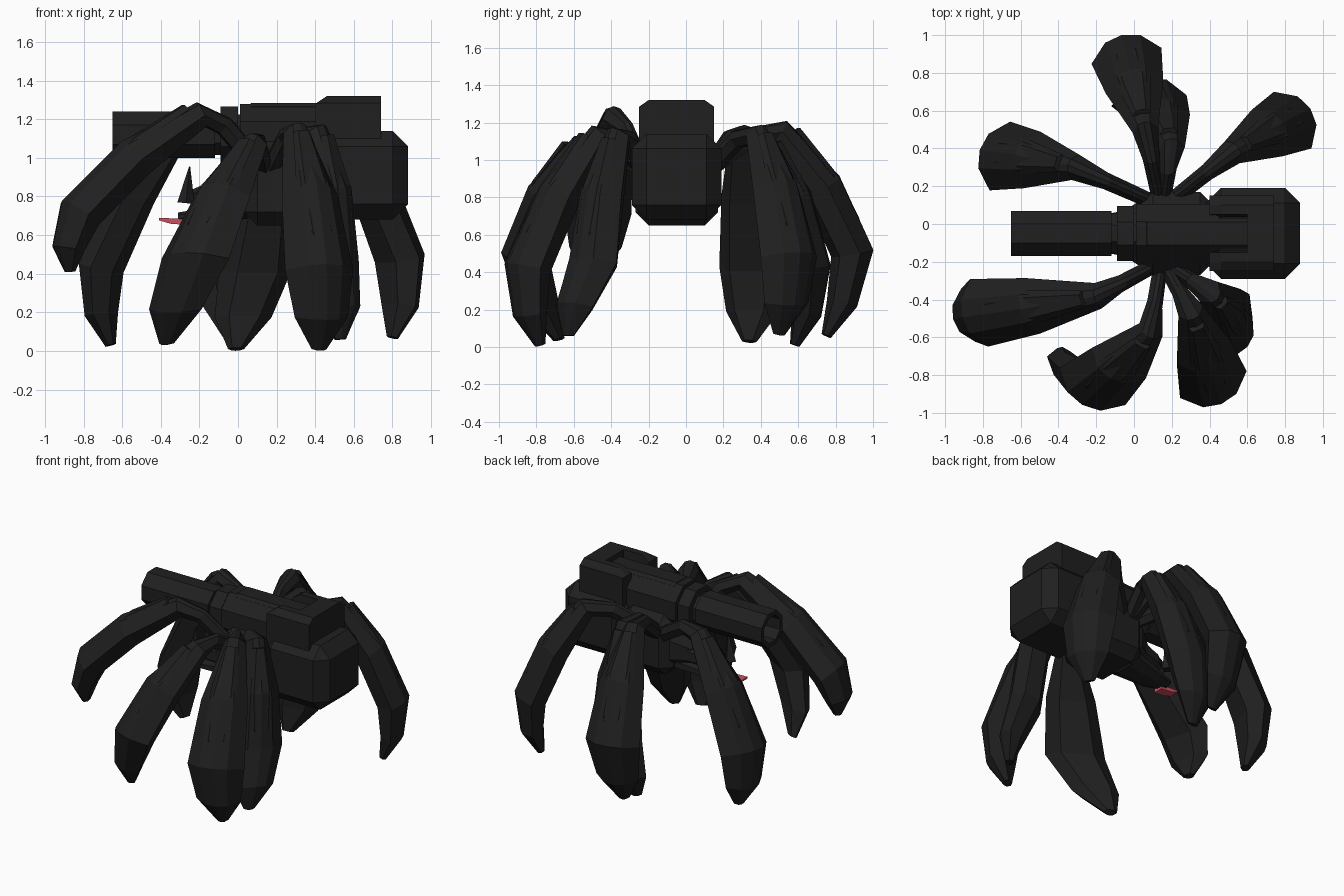
import bpy, bmesh, math
from mathutils import Vector, Matrix

if "Cube" in bpy.data.objects:
    bpy.data.objects.remove(bpy.data.objects["Cube"])


def make_material(name, rgb):
    m = bpy.data.materials.new(name)
    m.use_nodes = True
    m.diffuse_color = (*rgb, 1)
    m.node_tree.nodes["Principled BSDF"].inputs["Base Color"].default_value = (*rgb, 1)
    return m


BLACK = make_material("black_armour", (0.014, 0.014, 0.014))
RED = make_material("red_tongue", (0.6, 0.08, 0.12))
MID_Y = -0.05


def finish(name, bm, material=BLACK):
    bmesh.ops.recalc_face_normals(bm, faces=bm.faces)
    mesh = bpy.data.meshes.new(name)
    bm.to_mesh(mesh)
    bm.free()
    mesh.materials.append(material)
    ob = bpy.data.objects.new(name, mesh)
    bpy.context.collection.objects.link(ob)
    return ob


def box(name, x, y, z, chamfer):
    """Chamfered block between the given (low, high) ranges."""
    bm = bmesh.new()
    bmesh.ops.create_cube(bm, size=1)
    for v in bm.verts:
        v.co = Vector([a + (b - a) * (c + 0.5) for (a, b), c in zip((x, y, z), v.co)])
    bmesh.ops.bevel(bm, geom=bm.edges[:], offset=chamfer, segments=1,
                    affect='EDGES', clamp_overlap=True)
    return finish(name, bm)


def loft(name, rings, material=BLACK, closed=False):
    """Skin a list of point rings; closed joins the last ring to the first."""
    bm = bmesh.new()
    loops = [[bm.verts.new(p) for p in ring] for ring in rings]
    pairs = list(zip(loops, loops[1:]))
    if closed:
        pairs.append((loops[-1], loops[0]))
    n = len(loops[0])
    for a, b in pairs:
        for i in range(n):
            j = (i + 1) % n
            bm.faces.new((a[i], a[j], b[j], b[i]))
    if not closed:
        bm.faces.new(loops[0])
        bm.faces.new(loops[-1])
    return finish(name, bm, material)


def octagon(x, radius, z, squash=1.0):
    r = radius / math.cos(math.pi / 8)
    angles = [math.pi / 8 + i * math.pi / 4 for i in range(8)]
    return [Vector((x, MID_Y + r * math.cos(a), z + squash * r * math.sin(a))) for a in angles]


# Legs: thin arm, raised knee, broad armoured shell and blunt pointed foot
SECTION = [(-1, 0), (-0.5, 0.9), (0.0, 1.1), (0.5, 0.9), (1, 0), (0.55, -0.9), (-0.55, -0.9)]


def cross_section(point, along, side, width, thick):
    out = along.cross(side).normalized()
    return [point + side * (u * width) + out * (v * thick) for u, v in SECTION]


def leg(name, knee, elbow, tip, width):
    knee, elbow, tip = Vector(knee), Vector(elbow), Vector(tip)
    hub = Vector((0.13 + 0.12 * knee.x, MID_Y + math.copysign(0.17, knee.y), 0.95))
    reach = Vector((elbow.x - hub.x, elbow.y - hub.y, 0)).normalized()
    side = Vector((0, 0, 1)).cross(reach)
    shell = knee.lerp(elbow, 0.5) + (reach + Vector((0, 0, 1))) * 0.03
    ankle = elbow.lerp(tip, 0.6) + reach * 0.03
    path = [hub, hub.lerp(knee, 0.6) + Vector((0, 0, 0.05)), knee, shell, elbow, ankle, tip]
    widths = [0.04, 0.045, 0.07, width * 0.82, width, width * 0.78, width * 0.22]
    thick = [0.05, 0.05, 0.065, 0.105, 0.105, 0.075, 0.025]
    rings = []
    for i, p in enumerate(path):
        along = path[min(i + 1, len(path) - 1)] - path[max(i - 1, 0)]
        rings.append(cross_section(p, along, side, widths[i], thick[i]))
    loft(name, rings)
    # Raised plate on the upper shell
    out = (elbow - knee).cross(side).normalized()
    plate = []
    for t, w in ((0.05, 0.25), (0.45, 0.5), (0.8, 0.45), (1.0, 0.1)):
        p = knee.lerp(elbow, t) + out * (0.065 + 0.045 * math.sin(math.pi * t))
        plate.append([p - side * w * width, p - side * w * width * 0.6 + out * 0.03,
                      p + side * w * width * 0.6 + out * 0.03, p + side * w * width])
    loft(name + "_plate", plate)


LEGS = {
    "front_cannon_leg": ((-0.19, -0.38, 1.22), (-0.82, -0.47, 0.71), (-0.87, -0.48, 0.41), 0.185),
    "front_curled_leg": ((0.09, -0.56, 1.07), (-0.22, -0.86, 0.48), (-0.37, -0.68, 0.04), 0.2),
    "front_middle_leg": ((0.3, -0.46, 1.13), (0.42, -0.85, 0.42), (0.42, -0.78, 0.01), 0.19),
    "front_rear_leg": ((0.4, -0.36, 1.13), (0.5, -0.5, 0.45), (0.53, -0.63, 0.06), 0.17),
    "back_cannon_leg": ((-0.31, 0.3, 1.13), (-0.71, 0.36, 0.43), (-0.66, 0.34, 0.03), 0.19),
    "back_outer_leg": ((0.06, 0.5, 1.15), (-0.04, 0.89, 0.5), (-0.03, 0.75, 0.06), 0.19),
    "back_inner_leg": ((0.2, 0.4, 1.1), (0.09, 0.66, 0.42), (-0.01, 0.58, 0.01), 0.19),
    "back_rear_leg": ((0.52, 0.38, 1.13), (0.84, 0.55, 0.48), (0.8, 0.5, 0.07), 0.18),
}
for leg_name, spec in LEGS.items():
    leg(leg_name, *spec)

# Hollow cannon barrel with collars
BARREL_Z = 1.12
loft("cannon_barrel", [octagon(x, r, BARREL_Z) for x, r in
                       ((-0.65, 0.12), (-0.12, 0.12), (-0.12, 0.09), (-0.65, 0.09))], closed=True)
loft("barrel_bore_plug", [octagon(x, 0.1, BARREL_Z) for x in (-0.35, -0.1)])
loft("barrel_neck", [octagon(x, 0.105, BARREL_Z) for x in (-0.14, 0.02)])
loft("barrel_collar", [octagon(x, 0.145, BARREL_Z) for x in (-0.09, 0.0)])
loft("cannon_housing", [octagon(x, 0.155, 1.125) for x in (0.01, 0.45)])
box("housing_ridge", (0.05, 0.62), (-0.13, 0.03), (1.2, 1.285), 0.02)


# Breech block over the rear shell, with a slot between two cheeks
def breech_part(name, outline, stations):
    loft(name, [[Vector((x, MID_Y + y, min(z, top))) for y, z in outline] for x, top in stations])


breech_part("breech_block", ((-0.2, 1.02), (-0.2, 1.285), (-0.15, 1.32),
                             (0.15, 1.32), (0.2, 1.285), (0.2, 1.02)), ((0.6, 1.32), (0.74, 1.32)))
for word, s in (("front", -1), ("back", 1)):
    breech_part(word + "_breech_cheek", ((s * 0.2, 1.02), (s * 0.2, 1.285), (s * 0.15, 1.32),
                                         (s * 0.1, 1.32), (s * 0.08, 1.02)),
                ((0.4, 1.28), (0.46, 1.32), (0.61, 1.32)))

# Rear shell and central body
box("rear_shell", (0.38, 0.88), (-0.29, 0.19), (0.68, 1.14), 0.08)
box("central_body", (0.03, 0.42), (-0.27, 0.17), (0.65, 1.09), 0.07)
loft("body_neck", [octagon(x, r, z, 0.92) for x, r, z in
                   ((-0.08, 0.1, 0.82), (0.04, 0.18, 0.85))])

# Head with jaws, fangs and tongue
loft("head", [octagon(x, r, z, 0.7) for x, r, z in
              ((-0.24, 0.05, 0.8), (-0.16, 0.1, 0.8), (0.0, 0.13, 0.82))])
loft("lower_jaw", [octagon(x, r, z, 0.4) for x, r, z in
                   ((-0.31, 0.055, 0.695), (-0.2, 0.09, 0.7), (0.05, 0.14, 0.74))])
for word, offset in (("front", -0.07), ("back", 0.07)):
    bm = bmesh.new()
    place = Matrix.Translation((-0.26, MID_Y + offset, 0.86)) @ Matrix.Rotation(0.1, 4, 'Y')
    bmesh.ops.create_cone(bm, cap_ends=True, segments=4, radius1=0.045, radius2=0.003,
                          depth=0.19, matrix=place)
    finish(word + "_fang", bm)
loft("tongue", [[Vector((x, MID_Y - 0.03 + y * 0.035, z + h * t)) for y, h in
                 ((-1, -1), (-1, 1), (1, 1), (1, -1))]
                for x, z, t in ((-0.41, 0.683, 0.006), (-0.35, 0.673, 0.014), (-0.27, 0.668, 0.015))], RED)
